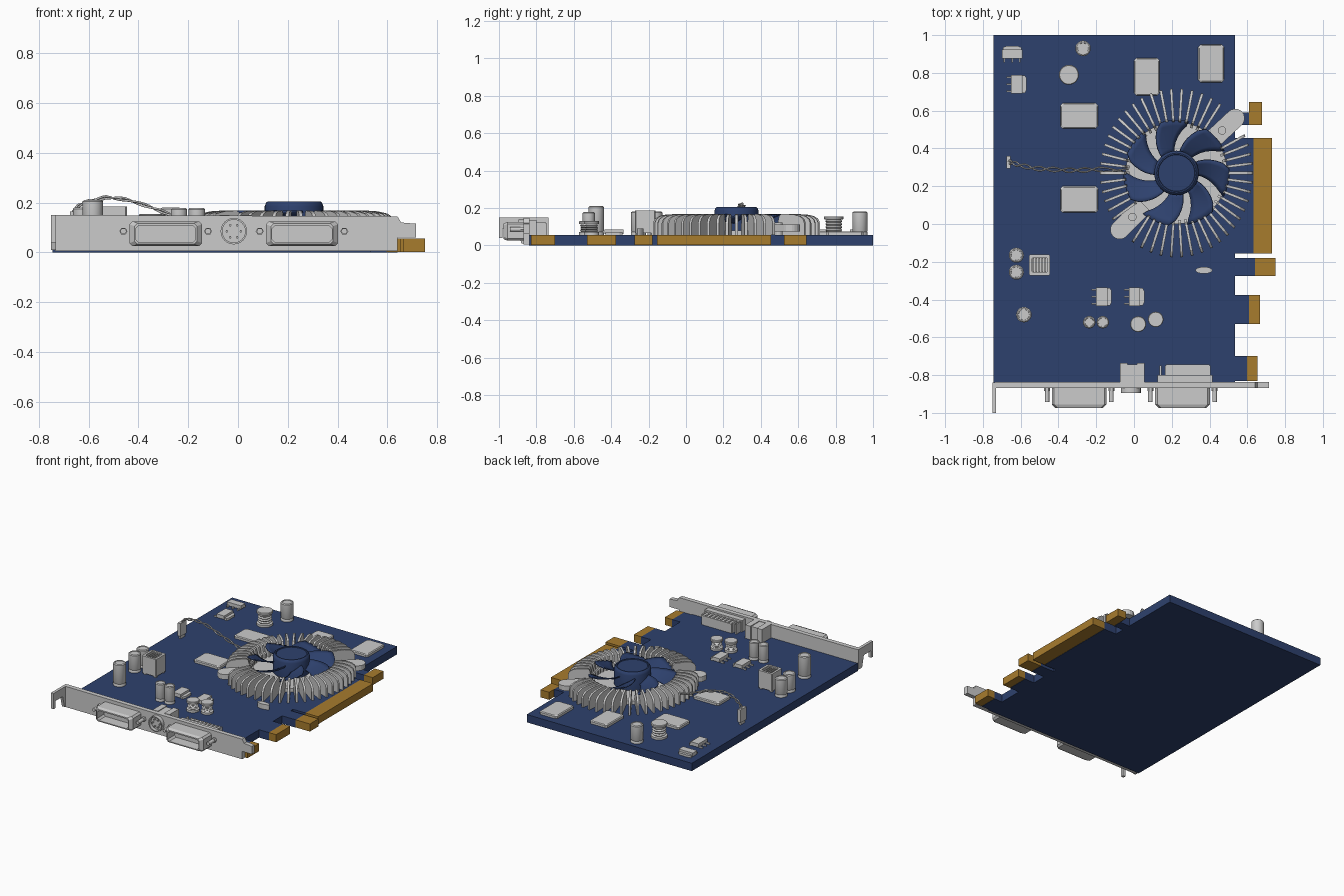
import bpy, bmesh, math
from mathutils import Matrix, Vector

if "Cube" in bpy.data.objects:
    bpy.data.objects.remove(bpy.data.objects["Cube"])


def material(name, col):
    m = bpy.data.materials.new(name)
    m.diffuse_color = (*col, 1)
    m.use_nodes = True
    m.node_tree.nodes["Principled BSDF"].inputs["Base Color"].default_value = m.diffuse_color
    return m


BLUE = material("board blue", (0.027, 0.053, 0.155))
GOLD = material("contact gold", (0.39, 0.2, 0.027))
GREY = material("light grey", (0.6, 0.6, 0.6))
ID = Matrix.Identity(4)
XZ = Matrix.Rotation(math.pi / 2, 4, 'X')          # outline in x-z, depth towards -y
YZ = Matrix(((0, 0, 1, 0), (1, 0, 0, 0), (0, 1, 0, 0), (0, 0, 0, 1)))
TOP = 0.055                                        # top surface of the board


def finish(bm, name, mat, smooth=False):
    bmesh.ops.recalc_face_normals(bm, faces=bm.faces)
    me = bpy.data.meshes.new(name)
    bm.to_mesh(me)
    bm.free()
    ob = bpy.data.objects.new(name, me)
    bpy.context.collection.objects.link(ob)
    me.materials.append(mat)
    if smooth:
        bpy.context.view_layer.objects.active = ob
        ob.select_set(True)
        bpy.ops.object.shade_smooth_by_angle(angle=math.radians(35))
        ob.select_set(False)
    return ob


def add_prism(bm, pts, lo, hi, M=ID):
    a = [bm.verts.new(M @ Vector((x, y, lo))) for x, y in pts]
    b = [bm.verts.new(M @ Vector((x, y, hi))) for x, y in pts]
    bm.faces.new(a)
    bm.faces.new(b)
    for i in range(len(pts)):
        j = (i + 1) % len(pts)
        bm.faces.new((a[i], a[j], b[j], b[i]))


def add_box(bm, x0, x1, y0, y1, z0, z1):
    add_prism(bm, [(x0, y0), (x1, y0), (x1, y1), (x0, y1)], z0, z1)


def prism(name, pts, lo, hi, mat, M=ID):
    bm = bmesh.new()
    add_prism(bm, pts, lo, hi, M)
    return finish(bm, name, mat)


def rounded(x0, x1, y0, y1, c):
    return [(x0 + c, y0), (x1 - c, y0), (x1, y0 + c), (x1, y1 - c),
            (x1 - c, y1), (x0 + c, y1), (x0, y1 - c), (x0, y0 + c)]


def circle(x, y, r, n):
    return [(x + r * math.cos(2 * math.pi * i / n), y + r * math.sin(2 * math.pi * i / n)) for i in range(n)]


def loft(bm, rings):
    vs = [[bm.verts.new(p) for p in ring] for ring in rings]
    n = len(vs[0])
    for a, b in zip(vs, vs[1:]):
        for i in range(n):
            bm.faces.new((a[i], a[(i + 1) % n], b[(i + 1) % n], b[i]))
    bm.faces.new(vs[0])
    bm.faces.new(vs[-1])


def lathe(name, x, y, prof, mat, n=20):
    bm = bmesh.new()
    loft(bm, [[(px, py, z) for px, py in circle(x, y, r, n)] for r, z in prof])
    return finish(bm, name, mat, True)


# circuit board with edge tabs, and gold contacts: y low, blue y high, gold y high, blue x, gold x
tabs = [(-0.83, -0.70, -0.70, 0.597, 0.655), (-0.53, -0.375, -0.375, 0.61, 0.667),
        (-0.275, -0.18, -0.18, 0.64, 0.75), (-0.155, 0.455, 0.455, 0.632, 0.73),
        (0.525, 0.59, 0.645, 0.61, 0.677)]
edge = [(-0.745, -0.84), (0.535, -0.84)]
bm = bmesh.new()
for y0, yb, yg, xb, xg in tabs:
    edge += [(0.535, y0), (xb, y0), (xb, yb), (0.535, yb)]
    add_box(bm, xb, xg, y0, yg, 0.002, TOP)
finish(bm, "gold_contacts", GOLD)
prism("circuit_board", edge + [(0.535, 1), (-0.745, 1)], 0, TOP, BLUE)

# mounting bracket and its folded hook
prism("bracket_plate", [(-0.735, 0.005), (0.64, 0.005), (0.64, 0.06), (0.715, 0.06), (0.715, 0.115),
                        (0.655, 0.12), (0.64, 0.145), (-0.735, 0.15)], 0.837, 0.868, GREY, XZ)
prism("bracket_hook", [(-0.84, 0.01), (-0.84, 0.15), (-1, 0.15), (-1, 0.04), (-0.98, 0.04), (-0.98, 0.09),
                       (-0.9, 0.09), (-0.88, 0.01)], -0.75, -0.73, GREY, YZ)

# video sockets with a hollow front, and hex posts on either side
for side, cx in (("left", -0.29), ("right", 0.257)):
    bm = bmesh.new()
    rings = []
    for y, w, z0, z1 in ((-0.86, .145, .025, .125), (-0.955, .145, .025, .125), (-0.975, .125, .033, .117),
                         (-0.975, .12, .04, .108), (-0.9, .12, .04, .108)):
        rings.append([(px, y, pz) for px, pz in rounded(cx - w, cx + w, z0, z1, 0.012)])
    loft(bm, rings)
    finish(bm, "video_socket_" + side, GREY)
    bm = bmesh.new()
    for s in (-1, 1):
        add_prism(bm, circle(cx + s * 0.17, 0.085, 0.016, 6), 0.86, 0.885, XZ)
        add_prism(bm, circle(cx + s * 0.17, 0.085, 0.012, 12), 0.885, 0.942, XZ)
    finish(bm, "socket_posts_" + side, GREY)

# round socket with recess and pins
bm = bmesh.new()
loft(bm, [[(px, y, pz) for px, pz in circle(-0.017, 0.085, r, 24)]
          for r, y in ((.053, -.86), (.053, -.895), (.046, -.895), (.046, -.872))])
for px, pz in circle(-0.017, 0.085, 0.028, 6):
    add_prism(bm, circle(px, pz, 0.005, 6), 0.87, 0.89, XZ)
finish(bm, "round_socket", GREY, True)

# socket housings behind the bracket
bm = bmesh.new()
for a, b in ((-0.075, -0.035), (0.015, 0.055)):
    add_box(bm, a, b, -0.838, -0.735, TOP, 0.15)
add_box(bm, -0.035, 0.015, -0.838, -0.745, TOP, 0.145)
add_box(bm, 0.125, 0.415, -0.838, -0.80, TOP, 0.135)
add_box(bm, 0.17, 0.40, -0.80, -0.745, TOP, 0.12)
for i in range(10):
    add_box(bm, 0.135 + i * 0.029, 0.145 + i * 0.029, -0.80, -0.75, TOP, 0.125)
finish(bm, "socket_housings", GREY)

# capacitors
for i, (x, y, r, h) in enumerate([(-.27, .93, .041, .18), (-.623, -.165, .04, .18), (-.623, -.255, .04, .18),
                                  (-.583, -.48, .041, .21), (-.237, -.52, .033, .178), (-.165, -.52, .033, .178)]):
    lathe(f"capacitor_{i + 1}", x, y, [(r, TOP), (r, TOP + .012), (r * .93, TOP + .017), (r, TOP + .022),
                                       (r, h - .005), (r * .85, h), (r * .7, h), (r * .68, h - .003)], GREY)

# wound coils on spools
for i, (x, y, r, h) in enumerate([(-.345, .79, .053, .155), (.022, -.53, .042, .13), (.115, -.505, .041, .13)]):
    prof = [(r, TOP), (r, TOP + .015)]
    for k in range(4):
        z = TOP + .018 + k * (h - TOP - .036) / 4
        prof += [(r * .72, z), (r * .86, z + (h - TOP - .036) / 8)]
    lathe(f"coil_{i + 1}", x, y, prof + [(r * .72, h - .017), (r, h - .015), (r, h - .004), (r * .93, h)], GREY)

# square inductor with ribbed recess, and oval crystal
bm = bmesh.new()
ix, iy = -0.5, -0.217


def square(h, z):
    return [(px, py, z) for px, py in rounded(ix - h, ix + h, iy - h, iy + h, 0.006)]


loft(bm, [square(.055, TOP + .01), square(.055, .185), square(.04, .185), square(.04, .16)])
for k in range(5):
    add_box(bm, ix - .037 + k * .016, ix - .029 + k * .016, iy - .038, iy + .038, .16, .18)
for sx in (-1, 1):
    for sy in (-1, 1):
        add_prism(bm, circle(ix + sx * .04, iy + sy * .04, .012, 8), TOP, .068)
finish(bm, "square_inductor", GREY)
prism("oval_crystal", [(.37 + .045 * math.cos(a * math.pi / 10), -.245 + .018 * math.sin(a * math.pi / 10))
                       for a in range(20)], TOP, .09, GREY)

# flat memory chips
for i, (x0, x1, y0, y1) in enumerate([(0, .135, .68, .88), (.34, .477, .75, .95),
                                      (-.39, -.19, .505, .64), (-.39, -.19, .06, .2)]):
    bm = bmesh.new()
    loft(bm, [[(px, py, z) for px, py in rounded(x0 + s, x1 - s, y0 + s, y1 - s, .012)]
              for s, z in ((0, TOP), (0, .07), (.006, .075))])
    finish(bm, f"memory_chip_{i + 1}", GREY)

# power transistors with legs
for i, (x, y, rot) in enumerate([(-.645, .9, 90), (-.62, .74, 0), (-.17, -.385, 0), (.003, -.385, 0)]):
    M = Matrix.Translation((x, y, 0)) @ Matrix.Rotation(math.radians(rot), 4, 'Z')
    if rot:
        M = M @ Matrix.Diagonal((.8, 1.08, 1, 1))
    bm = bmesh.new()
    add_prism(bm, [(-.03, -.05), (.03, -.05), (.03, .05), (-.03, .05)], TOP + .005, .085, M)
    add_prism(bm, [(.03, -.046), (.043, -.046), (.052, -.03), (.052, .03), (.043, .046), (.03, .046)],
              TOP, .07, M)
    for s in (-.038, 0, .038):
        add_prism(bm, [(-.055, s - .004), (-.03, s - .004), (-.03, s + .004), (-.055, s + .004)], TOP, .065, M)
    finish(bm, f"transistor_{i + 1}", GREY)

# heat sink: base disc, radial fins and two mounting ears
C = (0.225, 0.27, 0)
lathe("heatsink_base", C[0], C[1], [(.27, TOP), (.27, .08)], GREY, 48)
ears = (43, 225)
bm = bmesh.new()
for k in range(50):
    d = k * 7.2
    if min(abs(d - e) for e in ears) < 8.5:
        continue
    a = math.radians(d)
    R = 1 / math.hypot(math.cos(a) / .405, math.sin(a) / .447)
    M = Matrix.Translation(C) @ Matrix.Rotation(a, 4, 'Z') @ XZ
    add_prism(bm, [(.25, TOP), (R, TOP), (R, .12), (R - .008, .14), (R - .03, .156), (R - .07, .165),
                   (.29, .168), (.275, .16), (.265, .12), (.25, .11)], -.007, .007, M)
finish(bm, "heatsink_fins", GREY)
for i, e in enumerate(ears):
    M = Matrix.Translation(C) @ Matrix.Rotation(math.radians(e), 4, 'Z')
    out = [(.425 + .05 * math.cos(t * math.pi / 10), .05 * math.sin(t * math.pi / 10)) for t in range(-5, 6)]
    bm = bmesh.new()
    add_prism(bm, [(.24, -.05)] + out + [(.24, .05)], .075, .11, M)
    add_prism(bm, circle(.33, 0, .022, 16), TOP, .122, M)
    finish(bm, f"mounting_ear_{i + 1}", GREY)

# fan hub and seven swept blades
lathe("fan_hub", C[0], C[1], [(.118, .08), (.118, .185), (.112, .2), (.105, .205), (.098, .205), (.096, .2)], BLUE, 40)
bm = bmesh.new()
for k in range(7):
    grid = []
    for i in range(7):
        r = .105 + .175 * i / 6
        row = []
        for j in range(6):
            w = (j / 5 - .5) * (36 if i < 6 else 31)
            a = math.radians(k * 360 / 7 + w - 90 - 24 * (i / 6) ** 1.3)
            row.append(bm.verts.new((C[0] + r * math.cos(a), C[1] + r * math.sin(a), .142 + .045 * (j / 5 - .5))))
        grid.append(row)
    for i in range(6):
        for j in range(5):
            bm.faces.new((grid[i][j], grid[i + 1][j], grid[i + 1][j + 1], grid[i][j + 1]))
fan = finish(bm, "fan_blades", BLUE, True)
sol = fan.modifiers.new("thickness", 'SOLIDIFY')
sol.thickness = .007
sol.offset = 0

# fan lead: plug and two twisted wires
bm = bmesh.new()
add_box(bm, -.675, -.653, .295, .36, TOP + .02, .165)
add_box(bm, -.67, -.658, .305, .35, TOP, .08)
finish(bm, "fan_plug", GREY)
path = [Vector(p) for p in ((-.663, .33, .16), (-.645, .325, .185), (-.6, .31, .205), (-.53, .295, .221), (-.45, .29, .213),
                            (-.36, .285, .185), (-.28, .285, .155), (-.19, .29, .12), (-.03, .28, .09))]
for s in (0, 1):
    cu = bpy.data.curves.new(f"fan_wire_{s + 1}", 'CURVE')
    cu.dimensions = '3D'
    cu.bevel_depth = .0045
    cu.bevel_resolution = 1
    sp = cu.splines.new('POLY')
    n = 48
    sp.points.add(n)
    for i in range(n + 1):
        f = min(i / n * (len(path) - 1), len(path) - 1.001)
        p = path[int(f)].lerp(path[int(f) + 1], f % 1)
        ph = s * math.pi + i * .55
        sp.points[i].co = (p.x, p.y + .011 * math.sin(ph), p.z + .005 * math.cos(ph), 1)
    cu.materials.append(GREY)
    bpy.context.collection.objects.link(bpy.data.objects.new(f"fan_wire_{s + 1}", cu))
